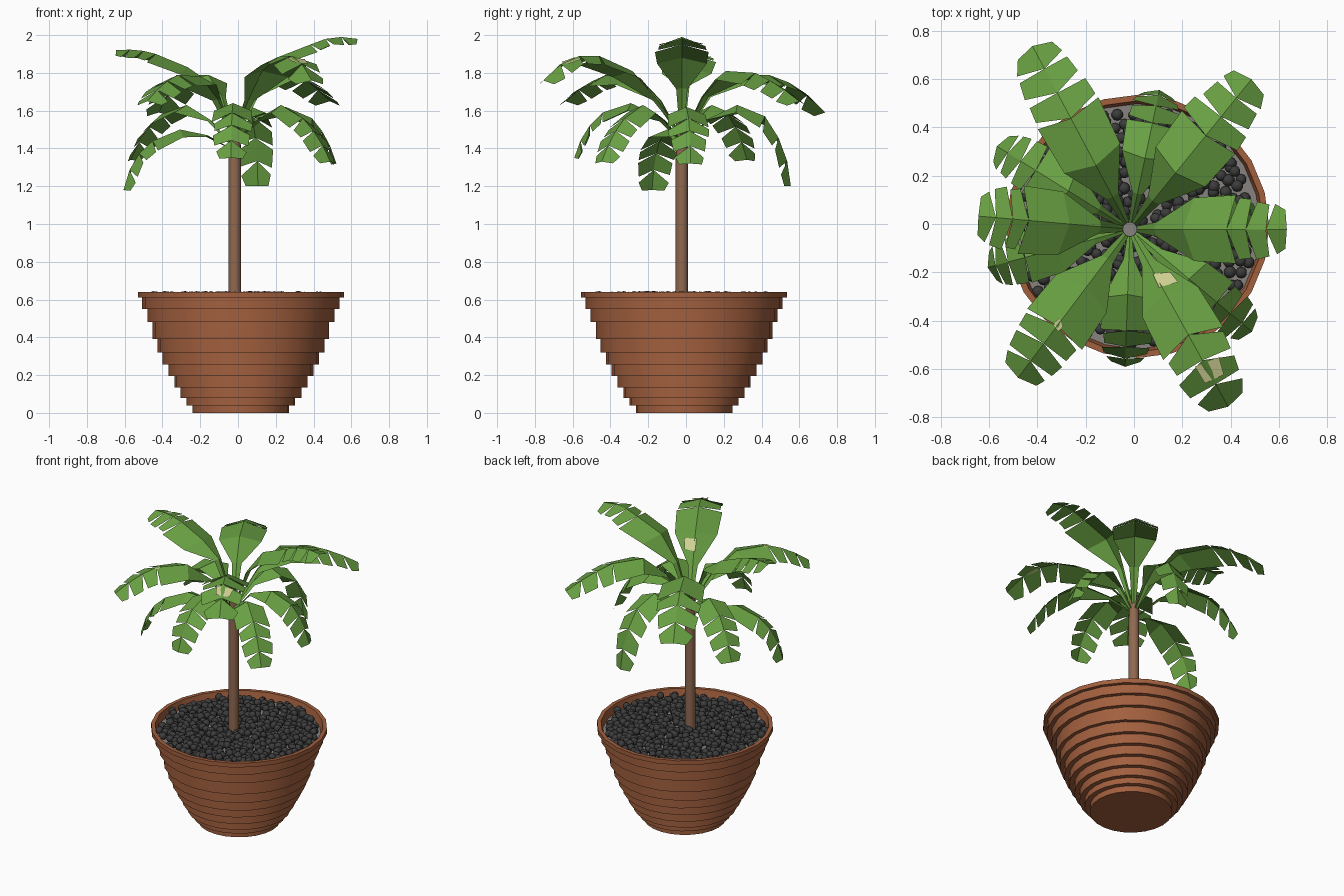
import bpy, bmesh, math, random
from mathutils import Vector, Matrix

if "Cube" in bpy.data.objects:
    bpy.data.objects.remove(bpy.data.objects["Cube"])
random.seed(4)

def mat(name, rgb):
    m = bpy.data.materials.new(name)
    m.diffuse_color = (*rgb, 1)
    m.use_nodes = True
    m.node_tree.nodes["Principled BSDF"].inputs["Base Color"].default_value = m.diffuse_color
    return m

terracotta = mat("terracotta", (0.36, 0.115, 0.048))
soil_grey = mat("soil_grey", (0.24, 0.225, 0.21))
stone_dark = mat("stone_dark", (0.045, 0.045, 0.045))
bark = mat("bark", (0.28, 0.14, 0.08))
green = mat("leaf_green", (0.14, 0.35, 0.055))
yellow = mat("leaf_yellow", (0.64, 0.64, 0.3))

def finish(bm, name, mats, smooth=False):
    me = bpy.data.meshes.new(name)
    bm.to_mesh(me)
    bm.free()
    ob = bpy.data.objects.new(name, me)
    bpy.context.collection.objects.link(ob)
    for m in mats:
        me.materials.append(m)
    if smooth:
        bpy.ops.object.select_all(action='DESELECT')
        ob.select_set(True)
        bpy.context.view_layer.objects.active = ob
        bpy.ops.object.shade_smooth_by_angle(angle=math.radians(35))
    return ob

def lathe(name, profile, centre, m, n=24):
    bm = bmesh.new()
    rings = []
    for r, z in profile:
        rings.append([bm.verts.new((centre[0] + r * math.cos(2 * math.pi * k / n),
                                    centre[1] + r * math.sin(2 * math.pi * k / n), z)) for k in range(n)])
    for a, b in zip(rings, rings[1:]):
        for k in range(n):
            bm.faces.new((a[k], a[(k + 1) % n], b[(k + 1) % n], b[k]))
    bm.faces.new(rings[0][::-1])
    bm.faces.new(rings[-1])
    return finish(bm, name, [m], True)

# stepped pot with a hollow top
C = (0.015, -0.01)
heights = [0, .04, .08, .135, .195, .255, .32, .39, .48, .55, .61, .64]
radii = [.255, .288, .32, .352, .384, .414, .442, .467, .495, .522, .545]
profile = []
for i, r in enumerate(radii):
    profile += [(r, heights[i]), (r, heights[i + 1])]
profile += [(.52, .64), (.505, .57)]
lathe("pot", profile, C, terracotta)

# soil disc
lathe("soil", [(.508, .575), (.508, .59)], C, soil_grey)

# pebbles scattered in a spiral over the soil
bm = bmesh.new()
N = 450
for i in range(N):
    r = .485 * math.sqrt((i + .5) / N)
    a = i * 2.39996
    p = Vector((C[0] + r * math.cos(a) + random.uniform(-.015, .015),
                C[1] + r * math.sin(a) + random.uniform(-.015, .015), random.uniform(.597, .621)))
    bmesh.ops.create_icosphere(bm, subdivisions=2, radius=random.uniform(.022, .026),
                               matrix=Matrix.Translation(p))
for f in bm.faces:
    f.smooth = True
finish(bm, "pebbles", [stone_dark])

# trunk with a grey cut top
T = Vector((-0.017, -0.022, 0))
trunk = lathe("trunk", [(.033, .58), (.033, 1.3), (.03, 1.55)], T, bark, 16)
trunk.data.materials.append(soil_grey)
trunk.data.polygons[-1].material_index = 1

# torn leaf: folded blade along a rib, with slits towards the tip
HALF = [.012, .03, .13, .145, .13, .1]

def leaf(name, angle, rib, scale=1.0, patches=()):
    a = math.radians(angle)
    out = Vector((math.cos(a), math.sin(a), 0))
    side = Vector((-math.sin(a), math.cos(a), 0))
    pts = [T + out * r + Vector((0, 0, z)) for r, z in rib]
    norms = []
    for i in range(6):
        d = (pts[min(i + 1, 5)] - pts[max(i - 1, 0)]).normalized()
        norms.append(d.cross(side).normalized())

    def at(t, s, lift=0):
        i = min(int(t), 4)
        f = t - i
        n = norms[i].lerp(norms[i + 1], f)
        w = (HALF[i] * (1 - f) + HALF[i + 1] * f) * scale
        return pts[i].lerp(pts[i + 1], f) + side * s * w - n * (.36 * abs(s) * w) + n * lift

    bm = bmesh.new()

    def face(points, m=0):
        f = bm.faces.new([bm.verts.new(p) for p in points])
        f.material_index = m
        f.normal_update()
        if f.normal.dot(norms[3]) < 0:
            f.normal_flip()

    for s in (-1, 1):
        # stalk and broad blade
        face([at(0, 0), at(1, 0), at(1, s), at(0, s)])
        face([at(1, 0), at(2, 0), at(2.1, s), at(1, s)])
        face([at(2, 0), at(3, 0), at(3.2, s), at(2.1, s)])
        # torn strips, leaning to the tip
        for k in range(3):
            t0, t1 = 3 + k * .667, 3 + (k + 1) * .667
            tip = k == 2
            o0 = t0 + random.uniform(.3, .38)
            o1 = min(t1 + random.uniform(.08, .16), 4.98)
            reach = random.uniform(.88, 1.05)
            face([at(t0, 0), at(min(t1, 5), 0), at(o1, s * (.8 if tip else reach)), at(o0, s * reach)])
    # pale patches
    for t0, t1, s0, s1 in patches:
        face([at(t0, s0, .006), at(t0 + .1, s1, .006), at(t1, s1 * .8, .006), at(t1 - .05, s0, .006)], 1)
    finish(bm, name, [green, yellow])

upper = [
    (0, [(.02, 1.5), (.1, 1.72), (.22, 1.88), (.4, 1.95), (.52, 1.995), (.65, 1.98)], ()),
    (51, [(.02, 1.48), (.15, 1.68), (.3, 1.81), (.5, 1.80), (.65, 1.74), (.8, 1.65)], ()),
    (118, [(.02, 1.48), (.15, 1.68), (.3, 1.79), (.52, 1.79), (.7, 1.73), (.86, 1.59)], ()),
    (175, [(.02, 1.5), (.12, 1.74), (.25, 1.83), (.42, 1.9), (.52, 1.925), (.63, 1.92)], ()),
    (233, [(.02, 1.48), (.15, 1.66), (.3, 1.78), (.5, 1.79), (.64, 1.74), (.77, 1.65)],
     ((2.85, 3.1, -.1, .15),)),
    (299, [(.02, 1.5), (.15, 1.66), (.3, 1.81), (.5, 1.89), (.68, 1.89), (.84, 1.76)],
     ((1.4, 1.85, -.1, .75), (3.72, 4.25, -.3, .5))),
]
lower = [
    (5, [(.02, 1.45), (.12, 1.57), (.27, 1.62), (.41, 1.56), (.49, 1.46), (.54, 1.32)]),
    (78, [(.02, 1.45), (.15, 1.56), (.3, 1.63), (.45, 1.57), (.56, 1.4), (.59, 1.2)]),
    (148, [(.02, 1.42), (.15, 1.55), (.3, 1.63), (.46, 1.58), (.57, 1.48), (.65, 1.34)]),
    (195, [(.02, 1.4), (.15, 1.47), (.3, 1.5), (.45, 1.44), (.56, 1.34), (.61, 1.18)]),
    (268, [(.02, 1.45), (.12, 1.57), (.27, 1.64), (.42, 1.59), (.52, 1.49), (.57, 1.35)]),
    (320, [(.02, 1.45), (.15, 1.55), (.32, 1.63), (.47, 1.56), (.58, 1.46), (.66, 1.33)]),
]
for i, (ang, rib, pat) in enumerate(upper):
    leaf(f"upper_leaf_{i + 1}", ang, rib, 1.0, pat)
for i, (ang, rib) in enumerate(lower):
    leaf(f"lower_leaf_{i + 1}", ang, rib, .76)
